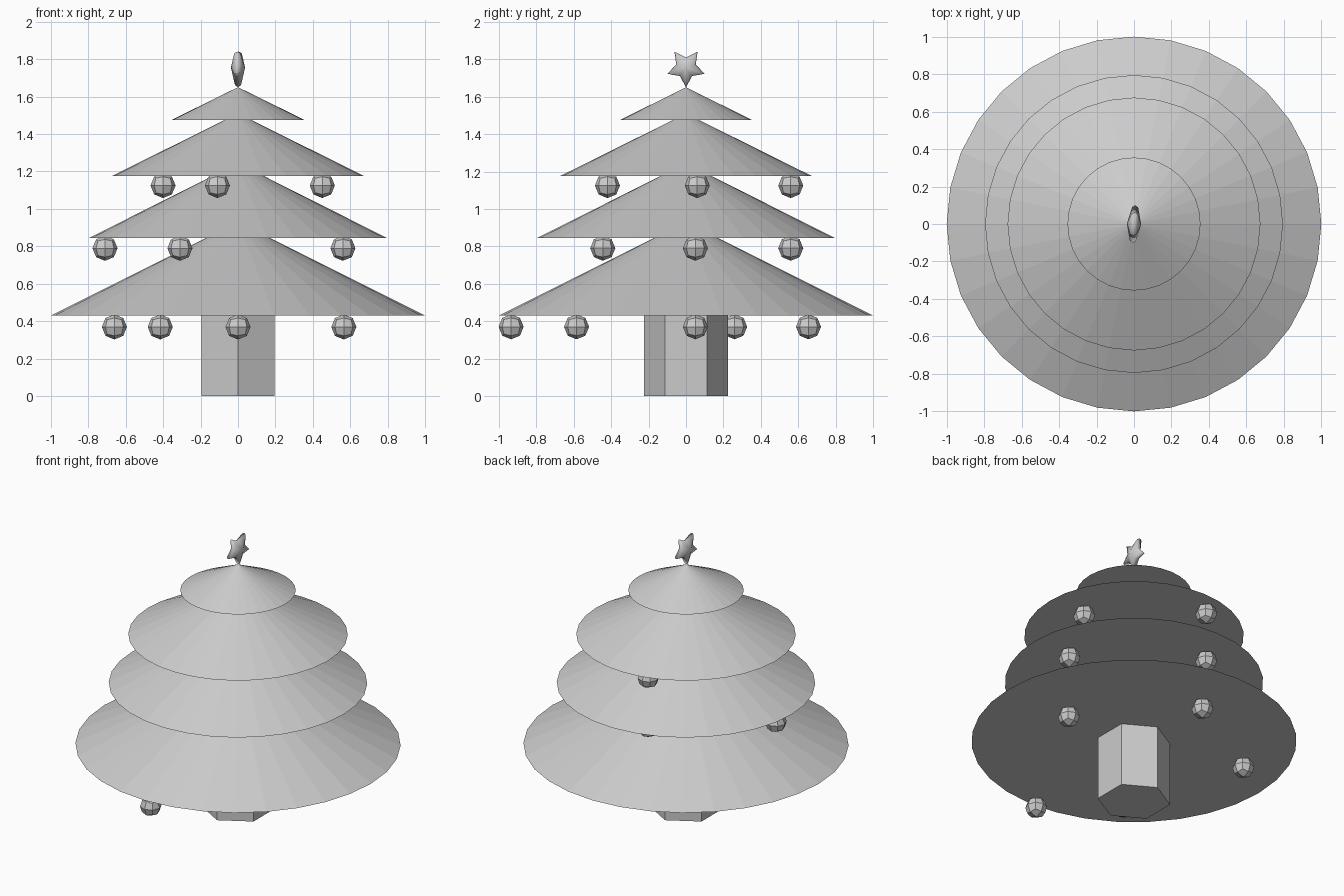
import bpy, bmesh
from math import sin, cos, pi, radians
from mathutils import Vector

if "Cube" in bpy.data.objects:
    bpy.data.objects.remove(bpy.data.objects["Cube"])


def finish(name, bm, loc=(0, 0, 0)):
    bmesh.ops.recalc_face_normals(bm, faces=bm.faces)
    mesh = bpy.data.meshes.new(name)
    bm.to_mesh(mesh)
    bm.free()
    obj = bpy.data.objects.new(name, mesh)
    obj.location = loc
    bpy.context.collection.objects.link(obj)
    return obj


def cone(name, sides, r_bottom, r_top, z0, z1):
    bm = bmesh.new()
    bmesh.ops.create_cone(bm, cap_ends=True, segments=sides, radius1=r_bottom,
                          radius2=r_top, depth=z1 - z0)
    return finish(name, bm, (0, 0, (z0 + z1) / 2))


def bauble(name, loc, radius=0.067):
    # Cube subdivided once and rounded into a 24-quad ball
    bm = bmesh.new()
    bmesh.ops.create_cube(bm, size=2)
    bmesh.ops.subdivide_edges(bm, edges=bm.edges[:], cuts=1, use_grid_fill=True)
    for v in bm.verts:
        v.co = v.co.normalized() * radius
    return finish(name, bm, loc)


# Six-sided trunk, one corner facing front
cone("trunk", 6, 0.225, 0.225, 0, 0.44)

# Stacked foliage cones: radius, rim height, tip height
tiers = [(1.0, 0.43, 0.93), (0.795, 0.845, 1.245),
         (0.675, 1.175, 1.51), (0.355, 1.475, 1.65)]
for i, (r, z0, z1) in enumerate(tiers):
    cone(f"foliage_tier_{i + 1}", 32, r, 0, z0, z1)

# Baubles hanging under the three lower tiers
baubles = {
    0.37: [(0.565, 0.05), (0, 0.655), (-0.66, 0.26), (0, -0.935), (-0.415, -0.585)],
    0.79: [(0.56, 0.05), (-0.11, 0.56), (-0.71, 0.05), (-0.31, -0.445)],
    1.125: [(0.45, 0.06), (-0.11, 0.56), (-0.40, 0.06), (-0.11, -0.42)],
}
n = 0
for z, spots in baubles.items():
    for x, y in spots:
        n += 1
        bauble(f"bauble_{n}", (x, y, z))

# Puffy five-pointed star, one point down, facing sideways
bm = bmesh.new()


def star_ring(x, scale):
    ring = []
    for k in range(10):
        r = (0.105 if k % 2 == 0 else 0.055) * scale
        a = -pi / 2 + k * pi / 5
        ring.append(bm.verts.new((x, r * cos(a), r * sin(a))))
    return ring


rings = [star_ring(-0.016, 0.9), star_ring(0, 1), star_ring(0.016, 0.9)]
for a, b in zip(rings, rings[1:]):
    for k in range(10):
        j = (k + 1) % 10
        bm.faces.new((a[k], a[j], b[j], b[k]))
for ring, x in ((rings[0], -0.038), (rings[2], 0.038)):
    centre = bm.verts.new((x, 0, 0))
    for k in range(10):
        bm.faces.new((ring[k], ring[(k + 1) % 10], centre))
for f in bm.faces:
    f.smooth = True
star = finish("star_topper", bm, (0, 0, 1.755))
star.rotation_euler.z = radians(-4)
